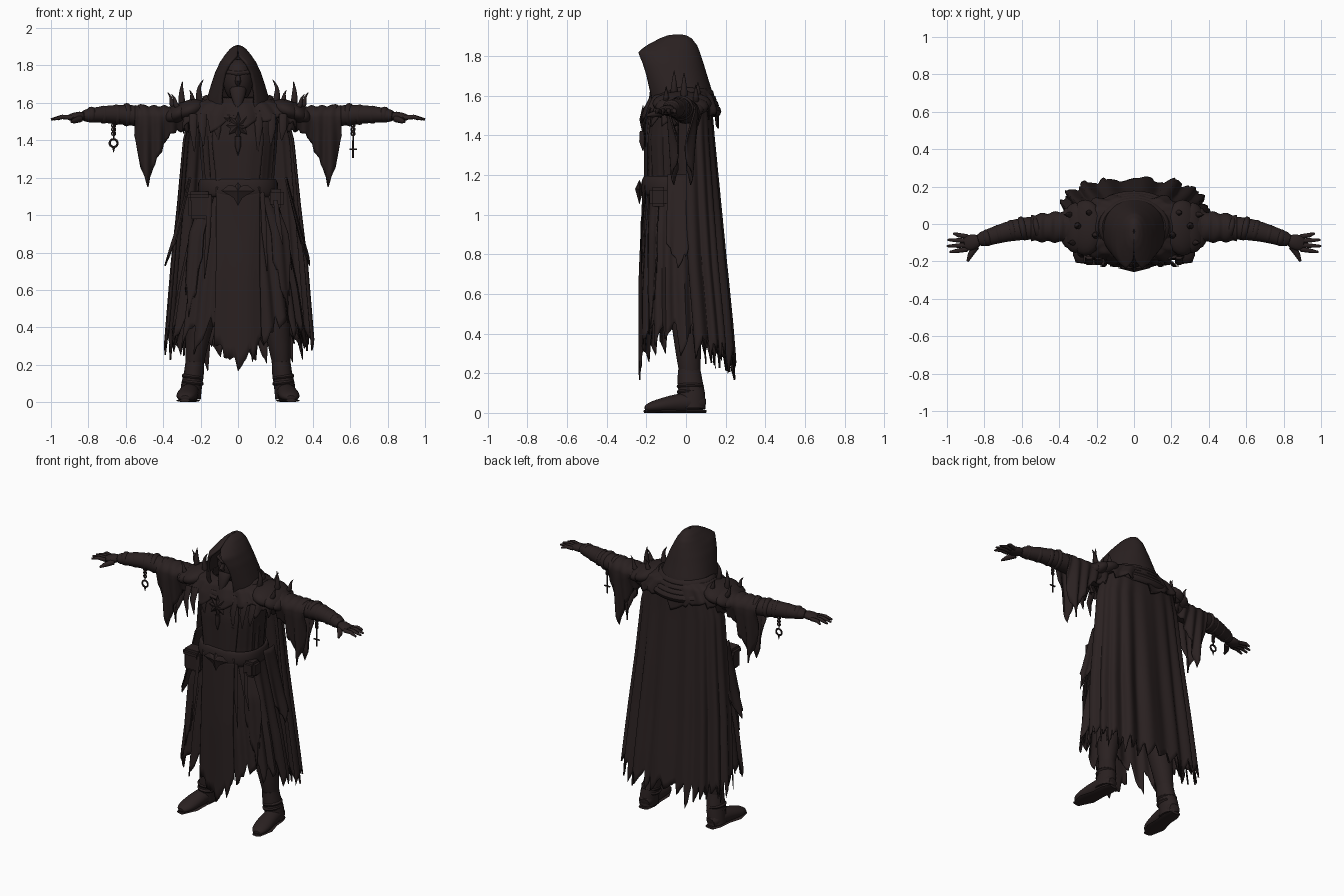
import bpy, bmesh, math, random
from math import sin, cos, pi, radians
from mathutils import Vector, Matrix

random.seed(4)
if "Cube" in bpy.data.objects:
    bpy.data.objects.remove(bpy.data.objects["Cube"])

cloth = bpy.data.materials.new("dark_brown_cloth")
cloth.use_nodes = True
tint = (0.023, 0.015, 0.015, 1)
cloth.diffuse_color = tint
bsdf = cloth.node_tree.nodes["Principled BSDF"]
bsdf.inputs["Base Color"].default_value = tint
bsdf.inputs["Roughness"].default_value = 0.9


def finish(name, bm, mirror=False, thick=0, subsurf=0, angle=50):
    bmesh.ops.recalc_face_normals(bm, faces=bm.faces[:])
    mesh = bpy.data.meshes.new(name)
    bm.to_mesh(mesh)
    bm.free()
    mesh.materials.append(cloth)
    ob = bpy.data.objects.new(name, mesh)
    bpy.context.collection.objects.link(ob)
    if thick:
        m = ob.modifiers.new("thickness", 'SOLIDIFY')
        m.thickness, m.offset = thick, 0
    if subsurf:
        ob.modifiers.new("smooth", 'SUBSURF').levels = subsurf
    if mirror:
        ob.modifiers.new("mirror", 'MIRROR').use_mirror_merge = False
    bpy.ops.object.select_all(action='DESELECT')
    ob.select_set(True)
    bpy.context.view_layer.objects.active = ob
    bpy.ops.object.shade_smooth_by_angle(angle=radians(angle))


def sheet(name, fn, nu, nv, closed=False, **kw):
    """Grid surface from fn(column, v)."""
    bm = bmesh.new()
    cols = [[bm.verts.new(fn(i, j / nv)) for j in range(nv + 1)]
            for i in range(nu if closed else nu + 1)]
    for i in range(nu):
        a, b = cols[i], cols[(i + 1) % len(cols)]
        for j in range(nv):
            bm.faces.new((a[j], b[j], b[j + 1], a[j + 1]))
    finish(name, bm, **kw)


def lookup(rows, t):
    t = min(max(t, 0), 1) * (len(rows) - 1)
    i = min(int(t), len(rows) - 2)
    return [p + (q - p) * (t - i) for p, q in zip(rows[i], rows[i + 1])]


def ragged(n, step=4):
    """Irregular triangular teeth: 0 at a tip, up to 1 between tips."""
    tips = [random.uniform(0, .6) for _ in range(n // step + 2)]
    return [tips[i // step] + (1 - tips[i // step]) * (i % step) / step * random.uniform(.6, 1)
            for i in range(n + 1)]


def shell(name, rows, arc=None, n=64, nv=16, fold=0, waves=12, jag=0, point=0, power=0.8, thick=0.008, step=4):
    """Cloth through rows of (height, half width, front y, back y); angle zero faces front."""
    cuts = [1 - jag * r for r in ragged(n, step)]
    start, end = arc or (0, 2 * pi)

    def fn(i, v):
        a = start + (end - start) * i / n
        t = v * (cuts[i] - point * abs(2 * i / n - 1))
        z, w, f, b = lookup(rows, t)
        s, c = sin(a), cos(a)
        d = fold * min(1, 1.6 * t) * (sin(a * waves) + .4 * sin(a * (waves - 5) + 1))
        x = w * math.copysign(abs(s) ** power, s) + d * s
        y = (f + b) / 2 - (b - f) / 2 * math.copysign(abs(c) ** power, c) - d * c
        return x, y, z
    sheet(name, fn, n, nv, closed=not arc, thick=thick)


def tube(name, pts, segs=10, **kw):
    """Closed tube through points (x, y, z, side radius, up radius)."""
    bm = bmesh.new()
    rings = []
    for i, p in enumerate(pts):
        c = Vector(p[:3])
        t = (Vector(pts[min(i + 1, len(pts) - 1)][:3]) - Vector(pts[max(i - 1, 0)][:3])).normalized()
        side = t.cross(Vector((0, 1, 0) if abs(t.z) > 0.7 else (0, 0, 1))).normalized()
        up = side.cross(t)
        rings.append([bm.verts.new(c + side * p[3] * cos(2 * pi * k / segs) + up * p[-1] * sin(2 * pi * k / segs))
                      for k in range(segs)])
    for r, q in zip(rings, rings[1:]):
        for k in range(segs):
            bm.faces.new((r[k], r[(k + 1) % segs], q[(k + 1) % segs], q[k]))
    bm.faces.new(rings[0])
    bm.faces.new(rings[-1])
    finish(name, bm, **kw)


def ball(name, loc, size, tilt=0, **kw):
    bm = bmesh.new()
    m = Matrix.Translation(loc) @ Matrix.Rotation(tilt, 4, 'Y') @ Matrix.Diagonal((*size, 1))
    bmesh.ops.create_uvsphere(bm, u_segments=20, v_segments=12, radius=1, matrix=m)
    finish(name, bm, **kw)


def box(name, loc, size, bevel=0.016):
    bm = bmesh.new()
    bmesh.ops.create_cube(bm, size=1, matrix=Matrix.Translation(loc) @ Matrix.Diagonal((*size, 1)))
    bmesh.ops.bevel(bm, geom=bm.edges[:], offset=bevel, segments=2, affect='EDGES')
    finish(name, bm)


def star(name, loc, radii, depth):
    """Jagged plate facing front, one radius per point."""
    bm = bmesh.new()
    n = len(radii)
    rim = [bm.verts.new((loc[0] + r * sin(2 * pi * i / n), loc[1], loc[2] + r * cos(2 * pi * i / n)))
           for i, r in enumerate(radii)]
    for y in (-depth, depth):
        tip = bm.verts.new((loc[0], loc[1] + y, loc[2]))
        for i in range(n):
            bm.faces.new((rim[i], rim[(i + 1) % n], tip))
    finish(name, bm, angle=20)


def loop(name, loc, radius, thin, n=14):
    sheet(name, lambda i, v: (loc[0] + (radius + thin * cos(2 * pi * v)) * sin(2 * pi * i / n),
                              loc[1] + thin * sin(2 * pi * v),
                              loc[2] + (radius + thin * cos(2 * pi * v)) * cos(2 * pi * i / n)), n, 6, closed=True)


# Robe, skirt, cape and front panels
shell("robe_body", [(1.6, .17, -.13, .1), (1.5, .21, -.18, .11), (1.38, .2, -.195, .11),
                    (1.17, .18, -.185, .11), (1.05, .2, -.19, .11)], fold=.006, waves=22)
shell("skirt", [(1.15, .19, -.185, .11), (.9, .25, -.205, .12), (.6, .31, -.215, .14), (.24, .365, -.22, .17)],
      n=120, nv=26, fold=.011, waves=20, jag=.25, step=6)
shell("cape", [(1.57, .25, -.08, .125), (1.4, .29, -.1, .135), (1.05, .32, -.12, .165),
               (.75, .35, -.12, .19), (.45, .375, -.1, .22), (.15, .4, -.08, .245)],
      arc=(1.5, 2 * pi - 1.5), n=132, nv=32, fold=.014, waves=17, jag=.13, point=.06, power=.75, thick=.01, step=6)
shell("front_panel", [(1.15, .24, -.215, .1), (.7, .24, -.232, .1), (.14, .27, -.232, .1)],
      arc=(-.42, .42), n=24, fold=.003, jag=.09, point=.13, step=6)
shell("chest_panel", [(1.56, .24, -.185, .1), (1.4, .27, -.205, .1), (1.15, .22, -.205, .1)],
      arc=(-.45, .45), n=16, fold=.003)
for s, side in ((1, "left"), (-1, "right")):
    for k, (a, b, top, low) in enumerate(((.55, 1.0, 1.12, .4), (1.3, 1.8, 1.2, .72))):
        shell(f"{side}_hanging_rag_{k}", [(top, .21 + .05 * k, -.2, .13), (.9, .305 + .03 * k, -.215, .15),
                                          (low, .355 + .035 * k, -.225, .16)],
              arc=(s * a, s * b), n=16, fold=.006, waves=20, jag=.15, point=.3)

# Hood, face and draped cowl
hood_rows = [(1.56, .172, -.18, .135, .085), (1.63, .157, -.2, .122, .085), (1.7, .136, -.22, .1, .08),
             (1.76, .116, -.238, .082, .067), (1.815, .09, -.248, .064, .038), (1.85, .066, -.19, .05, .004),
             (1.882, .04, -.13, .025, 0), (1.897, .02, -.09, 0, 0), (1.902, .003, -.05, -.03, 0)]


def hood_point(i, v):
    z, w, f, b, gap = lookup(hood_rows, v)
    edge = math.asin(gap / w)
    a = edge + (2 * pi - 2 * edge) * i / 48
    c = cos(a)
    return w * sin(a), (f + b) / 2 - (b - f) / 2 * math.copysign(abs(c) ** .85, c), z


sheet("hood", hood_point, 48, 32, thick=.014)
ball("head", (0, -.075, 1.72), (.08, .09, .115))
tube("brow", [(-.06, -.125, 1.765, .012), (0, -.16, 1.755, .014), (.06, -.125, 1.765, .012)], 8)
tube("nose", [(0, -.15, 1.76, .008), (0, -.175, 1.715, .016), (0, -.155, 1.70, .012)], 8)
tube("beard", [(0, -.12, 1.70, .055, .04), (0, -.155, 1.64, .045, .03), (0, -.185, 1.56, .008, .006)], 10, subsurf=1)
for k in range(4):
    n, w, zc = 48, .17 + .024 * k, 1.615 - .016 * k

    def cowl_point(i, v):
        c = cos(2 * pi * i / n)
        r = .022 - .01 * max(c, 0)
        return ((w + r * cos(2 * pi * v)) * sin(2 * pi * i / n),
                -.02 - (.14 + .012 * k + r * cos(2 * pi * v)) * c,
                zc + 1.3 * r * sin(2 * pi * v) - .05 * max(c, 0) ** 2 - (.01 + .012 * k) * max(-c, 0))
    sheet(f"cowl_fold_{k}", cowl_point, n, 8, closed=True)

# Ragged mantle and layered shoulder guards with curved horns
shell("mantle", [(1.625, .15, -.13, .11), (1.59, .25, -.175, .14), (1.53, .315, -.2, .155), (1.43, .32, -.222, .16)],
      n=96, fold=.009, waves=17, jag=.38, step=6)
ball("shoulder_guards", (.26, -.02, 1.56), (.1, .15, .055), .35, mirror=True)
ball("middle_shoulder_guards", (.315, -.02, 1.545), (.075, .135, .05), .55, mirror=True)
ball("lower_shoulder_guards", (.35, -.02, 1.53), (.052, .11, .043), .7, mirror=True)
for k, (x, y, z, dx, h, r) in enumerate(((.2, -.06, 1.59, -.018, .14, .024), (.3, -.01, 1.58, -.004, .14, .024),
                                         (.31, -.1, 1.56, .05, .09, .02), (.33, .05, 1.56, .05, .1, .02),
                                         (.23, .06, 1.59, .03, .08, .02))):
    tube(f"shoulder_horns_{k}", [(x, y, z, r), (x + abs(dx) * .6, y, z + h * .4, r * .75),
                                 (x + abs(dx) * .5, y, z + h * .7, r * .4), (x + dx, y, z + h, .001)],
         8, mirror=True, subsurf=1)

# Arms, wraps and hands
tube("arms", [(.2, 0, 1.52, .08, .075), (.35, 0, 1.52, .073, .06), (.47, -.02, 1.523, .064, .056),
              (.58, -.022, 1.535, .064, .058), (.68, -.04, 1.54, .054, .05), (.79, -.075, 1.535, .044, .04),
              (.84, -.09, 1.528, .038, .03)], 14, mirror=True, subsurf=1)
for k, (x, y, r) in enumerate(((.52, -.02, .064), (.595, -.024, .07), (.65, -.035, .062), (.72, -.053, .054),
                               (.785, -.074, .048))):
    tube(f"arm_wraps_{k}", [(x - .022, y + .005, 1.536, r * .88, r * .85), (x, y, 1.537, r, r * .96),
                            (x + .022, y - .005, 1.536, r * .88, r * .85)], 14, mirror=True, subsurf=1)
tube("palms", [(.82, -.085, 1.53, .036, .03), (.87, -.1, 1.526, .046, .025), (.915, -.105, 1.52, .042, .018)],
     12, mirror=True, subsurf=1)
for k, (y0, y1, x1) in enumerate(((-.068, -.05, .965), (-.09, -.085, .995), (-.113, -.118, 1.0), (-.135, -.15, .985))):
    tube(f"fingers_{k}", [(.89, y0, 1.521, .013), (.94, (y0 + y1) / 2, 1.525, .012), (x1, y1, 1.512, .006)],
         8, mirror=True)
tube("thumbs", [(.845, -.12, 1.515, .019), (.875, -.165, 1.505, .015), (.89, -.2, 1.498, .006)], 8, mirror=True)

# Hanging torn sleeves draped over the arms
sleeve_hem = [(1.43,), (1.42,), (1.41,), (1.385,), (1.33,), (1.26,), (1.15,), (1.24,), (1.41,)]
hem_jag = [.06 * r for r in ragged(32, 4)]


def sleeve_point(i, v):
    u = i / 32
    low = lookup(sleeve_hem, u)[0] + hem_jag[i] * (1 - .5 * u)
    x, a = .27 + .28 * u, v * 2 - 1
    wide = .088 - .022 * u + .005 * sin(i * .8)
    if abs(a) < .5:
        return x, -.01 - .012 * u + wide * sin(a * pi), 1.523 + (.054 + .006 * u + .005 * sin(i)) * cos(a * pi)
    t = abs(a) * 2 - 1
    y = (wide - .035 * t + .012 * t * sin(i * .8)) * math.copysign(1, a)
    return x + .01 * t * (u - .6), -.01 - .012 * u + y, 1.523 + (low - 1.523) * t


sheet("torn_sleeves", sleeve_point, 32, 24, mirror=True, thick=.008)

# Belt, buckle, pouches and hanging straps
shell("belt", [(1.19, .195, -.205, .12), (1.17, .205, -.215, .125), (1.12, .208, -.218, .125), (1.1, .2, -.21, .12)],
      nv=6, thick=.016)
star("buckle", (0, -.235, 1.13), [.045, .03, .06, .09, .05, .045, .08, .045, .05, .09, .06, .03], .022)
box("large_pouch", (-.205, -.16, 1.045), (.12, .1, .13))
box("pouch_flap", (-.205, -.165, 1.1), (.128, .11, .05))
box("side_pouch", (.2, -.14, 1.09), (.09, .09, .1))
for k, (x, top, low) in enumerate(((-.15, 1.1, .66), (.13, 1.12, .7), (.2, 1.08, .84))):
    tube(f"belt_strap_{k}", [(x, -.205, top, .012, .005), (x * 1.08, -.225, (top + low) / 2, .014, .005),
                             (x * 1.2, -.225, low, .002)], 6)
for k, x in enumerate((-.24, -.19, -.11, .11, .18, .24)):
    tube(f"chest_rag_{k}", [(x, -.18, 1.54, .022, .008), (x, -.212, 1.46, .02, .008),
                            (x * .97, -.205, 1.34 + .03 * (k % 3), .003)], 6)

# Chest ornament with a pendant
star("chest_ornament", (0, -.217, 1.48), [.075, .035, .07, .04, .065, .045, .07, .04, .085, .04,
                                          .07, .045, .065, .04, .07, .035], .018)
tube("chest_pendant", [(0, -.217, 1.42, .016), (0, -.22, 1.37, .016), (0, -.217, 1.32, .002)], 8)

# Wrist charms: a ring on one side, a cross on the other
for s, x in (("right", -.665), ("left", .615)):
    for k in range(3):
        loop(f"{s}_charm_link_{k}", (x, -.04, 1.48 - .022 * k), .01, .004)
    tube(f"{s}_charm_cord", [(x, -.04, 1.5, .004), (x, -.04, 1.4, .004)], 6)
loop("charm_ring", (-.665, -.04, 1.385), .021, .006)
tube("charm_drop", [(-.665, -.04, 1.362, .008), (-.665, -.04, 1.335, .001)], 6)
tube("charm_cross_post", [(.615, -.04, 1.4, .005), (.615, -.04, 1.305, .005)], 6)
tube("charm_cross_bar", [(.595, -.04, 1.352, .005), (.635, -.04, 1.352, .005)], 6)

# Legs and boots
tube("legs", [(.14, -.01, .8, .1, .09), (.19, 0, .5, .088, .085), (.225, .012, .3, .06, .065), (.24, .025, .12, .045, .05)],
     14, mirror=True, subsurf=1)
tube("boot_shafts", [(.23, .015, .22, .05, .058), (.235, .02, .16, .053, .064), (.248, .03, .09, .056, .068),
                     (.255, .03, .02, .056, .07)], 14, mirror=True)
for k, z in enumerate((.135, .105)):
    tube(f"boot_cuffs_{k}", [(.24, .022, z + .016, .056, .066), (.242, .022, z, .064, .074),
                             (.244, .022, z - .016, .056, .066)], 14, mirror=True, subsurf=1)
tube("boot_feet", [(.245, .1, .035, .04, .034), (.252, .06, .055, .054, .055), (.262, -.04, .05, .054, .05),
                   (.273, -.12, .038, .06, .038), (.28, -.18, .029, .05, .028), (.285, -.21, .02, .025, .014)],
     14, mirror=True, subsurf=1)
tube("boot_soles", [(.247, .1, .008, .035, .008), (.252, .05, .008, .05, .008), (.26, -.03, .008, .048, .008),
                    (.273, -.12, .008, .06, .008), (.285, -.21, .008, .028, .008)], 10, mirror=True)
